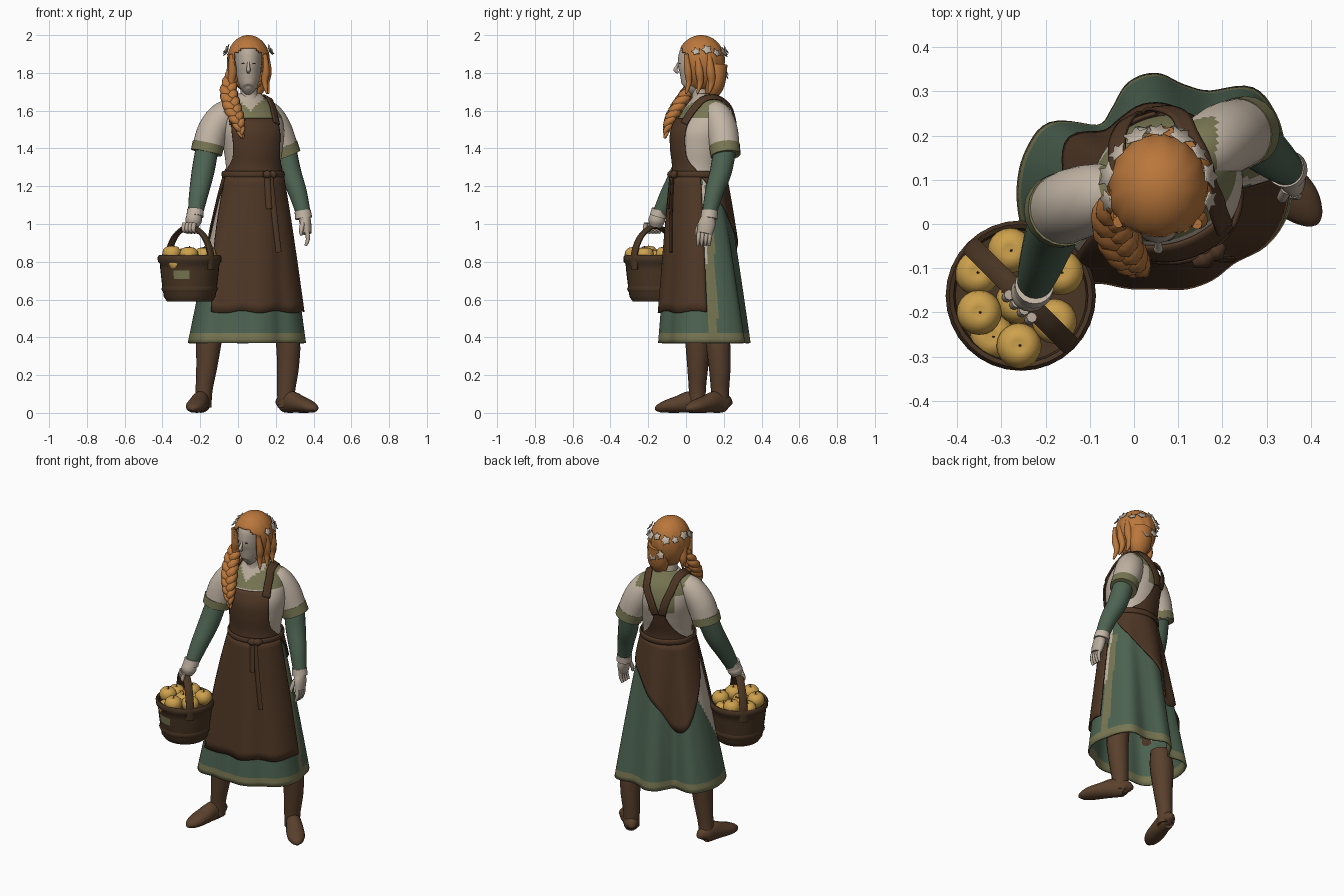
import bpy, bmesh, math
from math import sin, cos, radians, pi
from mathutils import Vector
if "Cube" in bpy.data.objects:
    bpy.data.objects.remove(bpy.data.objects["Cube"])

def material(name, code):
    rgb = [(int(code[i:i + 2], 16) / 255) ** 2.2 for i in (0, 2, 4)] + [1]
    m = bpy.data.materials.new(name)
    m.use_nodes = True
    m.diffuse_color = m.node_tree.nodes["Principled BSDF"].inputs["Base Color"].default_value = rgb
    return m

green, cream, olive = material("green cloth", "4E6352"), material("cream linen", "C2B4A4"), material("olive trim", "777654")
apron, leather = material("brown apron", "503A2A"), material("boot leather", "5A4230")
wicker, hair = material("dark wicker", "4A3828"), material("copper hair", "B8763E")
skin, fruit = material("pale skin", "B8AA9A"), material("yellow fruit", "CCA04E")

def spline(keys, t):
    n = len(keys) - 1
    i = max(0, min(int(t * n), n - 1))
    f = t * n - i
    p = [keys[max(0, min(n, i + k))] for k in (-1, 0, 1, 2)]
    return [0.5 * (2 * b + (c - a) * f + (2 * a - 5 * b + 4 * c - d) * f ** 2
                   + (3 * b - a - 3 * c + d) * f ** 3) for a, b, c, d in zip(*p)]

def finish(bm, name, mats, rule=None, thick=0, fix=False):
    if fix:
        bmesh.ops.recalc_face_normals(bm, faces=bm.faces)
    for f in bm.faces:
        f.smooth = True
        f.material_index = int(rule(f.calc_center_median())) if rule else 0
    me = bpy.data.meshes.new(name)
    bm.to_mesh(me)
    bm.free()
    for m in mats:
        me.materials.append(m)
    me.set_sharp_from_angle(angle=radians(50))
    ob = bpy.data.objects.new(name, me)
    bpy.context.collection.objects.link(ob)
    if thick:
        ob.modifiers.new("thickness", "SOLIDIFY").thickness = thick

def sheet(name, point, nu, nv, mats, rule=None, thick=0.008):
    bm = bmesh.new()
    g = [[bm.verts.new(point(u / nu, v / nv)) for u in range(nu + 1)] for v in range(nv + 1)]
    for a, b in zip(g, g[1:]):
        for u in range(nu):
            bm.faces.new((a[u], b[u], b[u + 1], a[u + 1]))
    bmesh.ops.remove_doubles(bm, verts=bm.verts, dist=0.0001)
    finish(bm, name, mats, rule, thick)

# Capped tube through keys of x, y, z, radius and optional second radius
def tube(name, keys, mats, rule=None, ref=None, seg=16, steps=5):
    n = (len(keys) - 1) * steps
    rings = [spline([k if len(k) > 4 else (*k, k[3]) for k in keys], i / n) for i in range(n + 1)]
    pts = [Vector(r[:3]) for r in rings]
    ref = Vector(ref or ((0, 1, 0) if abs((pts[-1] - pts[0]).normalized().z) > 0.6 else (0, 0, 1)))
    bm, loops, angles = bmesh.new(), [], [2 * pi * k / seg for k in range(seg)]
    for i, r in enumerate(rings):
        d = (pts[min(i + 1, n)] - pts[max(i - 1, 0)]).normalized()
        up = (ref - d * ref.dot(d)).normalized()
        loops.append([bm.verts.new(pts[i] + d.cross(up) * r[3] * cos(a) + up * r[4] * sin(a)) for a in angles])
    for a, b in zip(loops, loops[1:]):
        for k in range(seg):
            bm.faces.new((a[k - 1], a[k], b[k], b[k - 1]))
    for end in (loops[0], loops[-1]):
        bm.faces.new(end)
    finish(bm, name, mats, rule, fix=True)

def lathe(name, at, prof, mats, rule=None, seg=32):
    bm = bmesh.new()
    vs = [bm.verts.new((at[0] + r, at[1], at[2] + z)) for r, z in prof]
    es = [bm.edges.new(p) for p in zip(vs, vs[1:])]
    bmesh.ops.spin(bm, geom=vs + es, cent=at, axis=(0, 0, 1), angle=2 * pi, steps=seg)
    bmesh.ops.remove_doubles(bm, verts=bm.verts, dist=0.0002)
    finish(bm, name, mats, rule, fix=True)

# Skirt surface: waist ellipse blended to a rippled hem
HEM = [(r,) for r in (.31, .305, .315, .31, .245, .235, .252, .24, .2, .19, .28, .305, .315, .32, .325, .315,
                      .26, .245, .235, .245, .25, .25, .285, .305, .31)]
def skirt(deg, z, off=0):
    a, t, h = radians(deg), max(0, (1.25 - z) / .88) ** .9, spline(HEM, (deg % 360) / 360)[0]
    waist = Vector((.08 + .148 * cos(a), .065 + .138 * sin(a), z))
    hem = Vector((.05 + h * cos(a), .09 + h * sin(a), z))
    return waist.lerp(hem, t) + Vector((cos(a), sin(a), 0)) * off
def skirt_colour(c):
    deg = math.degrees(math.atan2(c.y - .08, c.x - .06)) % 360
    if c.z < .425 or 7 < deg < 18 and c.z < 1.1:
        return 1
    patch = 172 < deg < 232 and c.z > .62 + abs(deg - 206) * .009
    return 2 if patch or 2 < deg <= 7 and c.z > .75 else 0
sheet("skirt", lambda u, v: skirt(360 * u, 1.26 - .89 * v), 120, 34, [green, olive, cream], skirt_colour, .01)
sheet("front_apron", lambda u, v: skirt(205 + 23 * v + (160 - 23 * v) * u, 1.26 - (.725 + .006 * sin(u * 19)) * v, .015), 40, 16, [apron])
POINT = [(0,), (.14,), (.27,), (.39,), (.53,), (.3,), (.02,)]
sheet("back_apron", lambda u, v: skirt(5 + 205 * u, 1.25 - spline(POINT, u)[0] * v, .014), 48, 12, [apron])
sheet("waistband", lambda u, v: skirt(360 * u, 1.28 - .035 * v, .014 + .006 * sin(pi * v)), 48, 4, [apron])

# Tied belt
for i, (a0, a1, low) in enumerate(((-58, -47, .4), (-64, -62, .17))):
    tube(f"belt_tail_{i}", [(*skirt(a0 + (a1 - a0) * k / 4, 1.25 - low * k / 4, .022), .016, .008) for k in range(5)], [apron], seg=8)
KNOT = ((-72, .012), (-64, .022), (-58, .016), (-52, .022), (-44, .01))
tube("belt_knot", [(*skirt(a, 1.262, .022), r) for a, r in KNOT], [apron], seg=10)

# Bodice surface, twisted toward the shoulders; keys step evenly up from the waist
BODY = [(.08, .065, .148, .136, 0), (.08, .07, .144, .13, 8), (.08, .078, .158, .148, 15),
        (.075, .09, .172, .155, 22), (.065, .105, .155, .115, 25), (.058, .105, .06, .055, 25)]
def body(deg, z, off=0):
    cx, cy, rx, ry, rot = spline(BODY, (z - 1.2) * 2)
    a, q = radians(deg - rot), radians(rot)
    x, y = (rx + off) * cos(a), (ry + off) * sin(a)
    return Vector((cx + x * cos(q) - y * sin(q), cy + x * sin(q) + y * cos(q), z))
def bodice_colour(c):
    if c.y < .1 and c.z > 1.6 + abs(c.x - .065) * .9:
        return 2
    return c.z > 1.555 or c.z > 1.46 and c.y > .17 and abs(c.x - .02) < .07
sheet("bodice", lambda u, v: body(360 * u, 1.69 - .47 * v), 80, 40, [cream, olive, skin], bodice_colour)
BIB, BACK = [(44,), (45,), (47,), (54,), (82,)], [(9,), (13,), (22,), (38,), (66,)]
for name, mid, top, widths in (("bib", -80, 1.56, BIB), ("back_panel", 110, 1.47, BACK)):
    sheet("apron_" + name, lambda u, v: body(mid + (2 * u - 1) * spline(widths, v)[0], top + (1.26 - top) * v, .014), 24, 14, [apron])

# Shoulder straps, mirrored about the front centre and meeting at the back
STRAP = [(-42, 1.53), (-38, 1.6), (-18, 1.655), (25, 1.668), (62, 1.64), (84, 1.55), (94, 1.45)]
def strap(u, v, sign):
    def path(t):
        a, z = spline(STRAP, t)
        return body(10 * t - 80 + sign * (a + 80), z, .014)
    d = path(min(1, v + .02)) - path(max(0, v - .02))
    return path(v) + d.cross(path(v) - Vector((.07, .1, 1.5))).normalized() * (u - .5) * .045
for side, s in (("left", 1), ("right", -1)):
    sheet(side + "_strap", lambda u, v: strap(u, v, s), 4, 40, [apron])

# Sleeves, trims, forearms, cuffs and hands
ARMS = {
    "right": ([(-.01, .085, 1.625, .05), (-.08, .062, 1.572, .075), (-.134, .045, 1.49, .082), (-.166, .03, 1.38, .08)],
              [(-.157, .034, 1.425, .084), (-.167, .03, 1.378, .084)],
              [(-.16, .03, 1.42, .06), (-.185, -.02, 1.28, .06), (-.21, -.09, 1.15, .05), (-.225, -.135, 1.06, .04)],
              [(-.225, -.138, 1.075, .044), (-.228, -.148, 1.04, .045)],
              [(-.228, -.145, 1.06, .034), (-.235, -.155, 1.02, .044), (-.24, -.16, .985, .03)]),
    "left": ([(.12, .14, 1.625, .05), (.164, .167, 1.572, .075), (.207, .193, 1.49, .082), (.253, .21, 1.365, .076)],
             [(.236, .204, 1.415, .081), (.255, .21, 1.363, .08)],
             [(.245, .21, 1.42, .06), (.275, .185, 1.28, .058), (.315, .15, 1.17, .049), (.345, .125, 1.06, .039)],
             [(.342, .126, 1.07, .043), (.348, .122, 1.03, .045)],
             [(.348, .122, 1.05, .032), (.358, .11, 1, .03, .046), (.365, .1, .95, .024, .04)])}
for side, parts in ARMS.items():
    tube(side + "_sleeve", parts[0], [cream, olive], lambda c: c.z > 1.59 and abs(c.x - .055) < .13, seg=32, steps=10)
    for name, keys, mat in zip(("_sleeve_trim", "_forearm", "_cuff", "_palm"), parts[1:], (olive, green, cream, skin)):
        tube(side + name, keys, [mat], seg=20)
for i in range(4):
    y = .07 + .02 * i
    tube(f"left_finger_{i}", [(.364, y, .965, .012), (.37, y - .005, .92, .011), (.358, y - .008, .885, .007)], [skin], seg=8)
    x, y = -.262 + .017 * i, -.14 - .017 * i
    tube(f"right_finger_{i}", [(x - .02, y - .02, 1.005, .012), (x - .025, y - .025, .97, .012), (x, y, .957, .01)], [skin], seg=8)
tube("left_thumb", [(.345, .08, 1.01, .014), (.335, .06, .97, .012), (.335, .055, .94, .007)], [skin], seg=8)

# Boots
LEGS = {"right": ([(-.135, .07, .5, .055), (-.152, .065, .4, .068), (-.165, .062, .25, .056), (-.18, .06, .12, .045),
                   (-.185, .06, .03, .045)], Vector((-.18, .105)), Vector((-.24, -.155))),
        "left": ([(.22, .16, .5, .05), (.262, .168, .39, .064), (.265, .178, .25, .058), (.255, .18, .12, .048),
                  (.255, .18, .03, .045)], Vector((.225, .22)), Vector((.41, .008)))}
FOOT = [(0, .012, .03), (.06, .04, .048), (.3, .045, .058), (.55, .052, .046), (.8, .05, .034), (.96, .03, .022), (1, .008, .01)]
for side, (leg, heel, toe) in LEGS.items():
    tube(side + "_boot_shaft", leg, [leather])
    tube(side + "_boot_foot", [(*heel.lerp(toe, t), h, w, h) for t, w, h in FOOT], [leather])

# Head and face
tube("neck", [(.066, .07, 1.6, .064), (.06, .078, 1.67, .047), (.055, .07, 1.76, .044)], [skin])
SKULL = ((.01, 1.704, .014, .025), (.02, 1.716, .036, .05), (.038, 1.752, .055, .074), (.055, 1.8, .066, .098),
         (.065, 1.86, .071, .108), (.07, 1.92, .068, .098), (.075, 1.965, .03, .05))
tube("head", [(.055, *k) for k in SKULL], [skin], seg=24)
tube("nose", [(.055, -.034, 1.865, .005), (.055, -.05, 1.83, .009), (.055, -.056, 1.815, .011), (.055, -.04, 1.8, .006)], [skin], seg=10)
for side, s in (("left", 1), ("right", -1)):
    lid = ((.016, -.036, .002), (.026, -.034, .004), (.036, -.028, .002))
    tube(side + "_eye", [(.055 + s * x, y, 1.85, w) for x, y, w in lid], [leather], seg=8)

# Hair cap with combed ridges, opened around the face
bm = bmesh.new()
bmesh.ops.create_uvsphere(bm, u_segments=56, v_segments=32, radius=1)
for v in bm.verts:
    r = 1 + .018 * sin(math.atan2(v.co.y, v.co.x) * 13 + v.co.z * 4) * (1 - abs(v.co.z))
    v.co = (.055 + v.co.x * .112 * r, .08 + v.co.y * .124 * r, 1.87 + v.co.z * (.13 if v.co.z > 0 else .17))
centres = [(f, f.calc_center_median()) for f in bm.faces]
gone = [f for f, c in centres if c.y < .03 and c.z < 1.935 - 6 * (c.x - .055) ** 2 and abs(c.x - .055) < .078]
bmesh.ops.delete(bm, geom=gone, context="FACES")
finish(bm, "hair_cap", [hair], thick=.008)
tube("nape_hair", [(.075, .15, 1.84, .07), (.085, .15, 1.74, .068, .055), (.08, .13, 1.67, .03)], [hair])
for i, (x, y, w) in enumerate(((.142, .0, .02), (.15, .06, .022), (.145, .12, .024), (-.035, .005, .022), (-.04, .07, .026))):
    tube(f"side_lock_{i}", [(x, y, 1.9, w * .6), (x + .006, y + .01, 1.81, w), (x, y + .015, 1.75, w * .8), (x + .012, y, 1.69, .005)], [hair], seg=10)

# Three-strand braid over the shoulder
BRAID = [(-.03, .06, 1.8, .024), (-.05, .015, 1.71, .032), (-.03, -.045, 1.62, .034), (0, -.09, 1.54, .026), (.022, -.112, 1.455, .007)]
def strand(k, s):
    (x, y, z, r), w = spline(BRAID, k / 24), k * .8 + s * 2 * pi / 3
    return x + r * .7 * sin(w), y + r * .4 * sin(2 * w), z, r * .8
for s in range(3):
    tube(f"braid_strand_{s}", [strand(k, s) for k in range(25)], [hair], seg=10, steps=2)

# Flower crown and a dry leaf among the fruit
def flower(name, at, out, size, mat):
    bm, at, out = bmesh.new(), Vector(at), Vector(out).normalized()
    side = out.cross(Vector((0, 0, 1))).normalized()
    up, mid = side.cross(out), bm.verts.new(at)
    spokes = [(k * pi / 5, size * (.6 if k % 2 else 1)) for k in range(10)]
    rim = [bm.verts.new(at + (side * cos(a) + up * sin(a) + out * .3) * r) for a, r in spokes]
    for k in range(10):
        bm.faces.new((mid, rim[k - 1], rim[k]))
    finish(bm, name, [mat], thick=.004)
for i in range(9):
    x, y = cos(radians(-12 + 25.5 * i)), sin(radians(-12 + 25.5 * i))
    flower(f"crown_flower_{i}", (.055 + .113 * x, .08 + .125 * y, 1.91 + .01 * sin(i * 2)), (x, y, .6), .026 + .006 * (i % 2), cream)
for i, x in enumerate((.03, .085)):
    flower(f"nape_flower_{i}", (x, .205, 1.81 - .02 * i), (0, 1, .3), .03, cream)
flower("dry_leaf", (-.275, -.14, .85), (.1, -.2, 1), .03, hair)

# Basket, handle and fruit
BX, BY = -.256, -.162
RIM = [(0, 0), (.12, 0), (.137, .025), (.145, .08), (.15, .12), (.155, .165), (.158, .2), (.168, .21), (.17, .235), (.162, .245), (.152, .24), (.148, .2), (0, .19)]
lathe("basket", (BX, BY, .59), RIM, [wicker, olive], lambda c: c.y < BY - .12 and -.33 < c.x < -.25 and .71 < c.z < .755)
lathe("basket_hoop", (BX, BY, .655), [(.141, -.016), (.15, 0), (.144, .016)], [wicker])
ARCH = ((-.98, .76), (-.96, .85), (-.7, .93), (-.3, .975), (0, .985), (.3, .975), (.7, .93), (.96, .85), (.98, .76))
tube("basket_handle", [(BX + .114 * s, BY - .114 * s, z, .011, .024) for s, z in ARCH], [wicker], ref=(1, 1, 0), seg=10)
APPLE = [(0, .034), (.014, .041), (.032, .037), (.046, .022), (.051, 0), (.043, -.025), (.022, -.042), (0, -.04)]
PILE = ((-.28, -.06, .83), (-.35, -.2, .842), (-.26, -.275, .836), (-.165, -.11, .838), (-.18, -.22, .835),
        (-.262, -.175, .82), (-.355, -.11, .82), (-.215, -.07, .8), (-.32, -.255, .79))
for i, (x, y, z) in enumerate(PILE):
    lathe(f"apple_{i}", (x, y, z), APPLE, [fruit], seg=20)
    tube(f"apple_stem_{i}", [(x, y, z + .025, .003), (x + .004, y, z + .048, .002)], [wicker], seg=6, steps=2)
